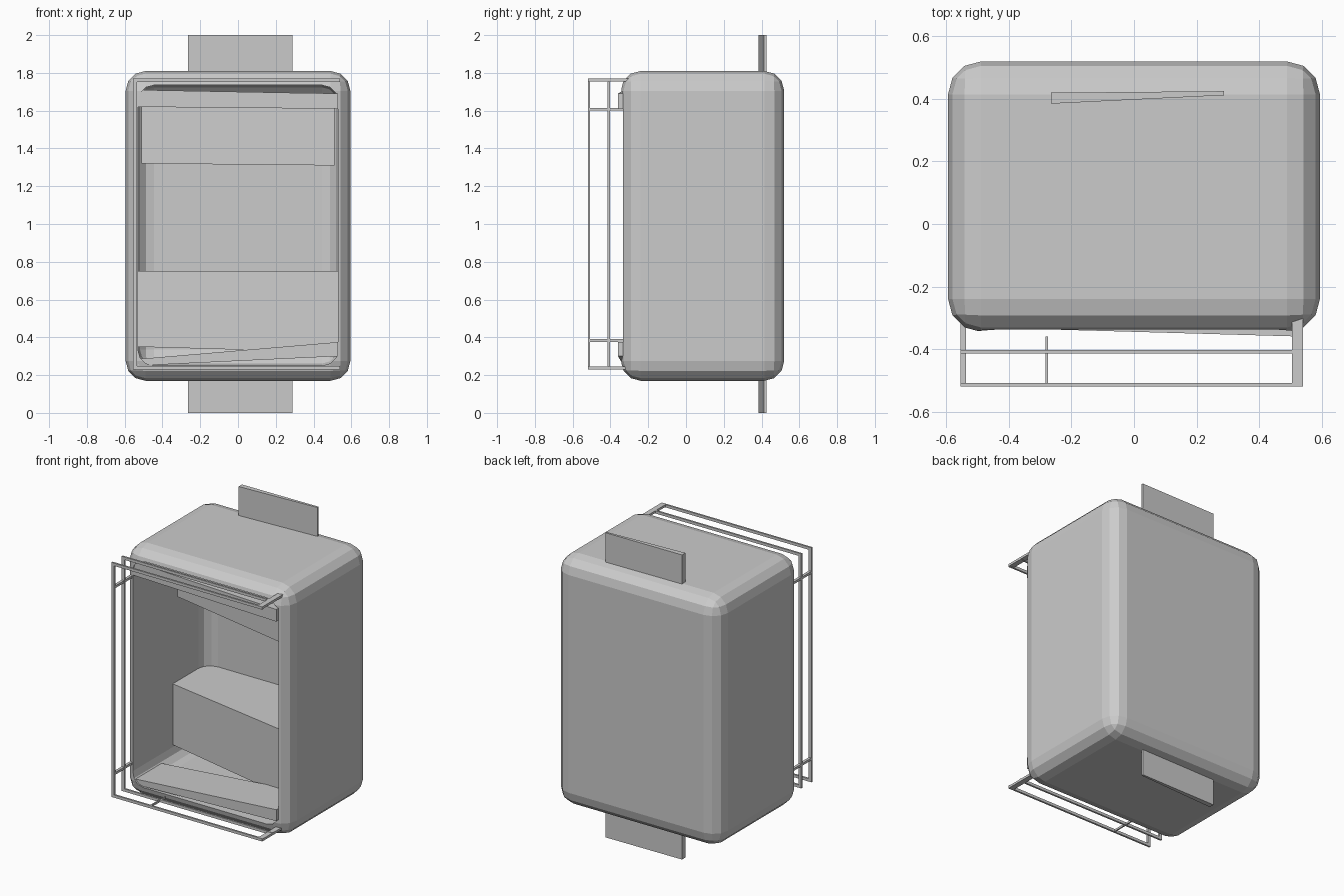
import bpy, bmesh
from mathutils import Vector

if "Cube" in bpy.data.objects:
    bpy.data.objects.remove(bpy.data.objects["Cube"])


def make_object(name, bm):
    bmesh.ops.recalc_face_normals(bm, faces=bm.faces)
    mesh = bpy.data.meshes.new(name)
    bm.to_mesh(mesh)
    bm.free()
    ob = bpy.data.objects.new(name, mesh)
    bpy.context.collection.objects.link(ob)
    return ob


def block(name, x, ly, lz, ry=None, rz=None, bevel=0, segments=2):
    """Box whose left and right ends may have different y and z ranges."""
    ends = ((ly, lz), (ry or ly, rz or lz))
    bm = bmesh.new()
    bmesh.ops.create_cube(bm, size=2)
    for v in bm.verts:
        i, j, k = (int(c > 0) for c in v.co)
        v.co = Vector((x[i], ends[i][0][j], ends[i][1][k]))
    if bevel:
        bmesh.ops.bevel(bm, geom=bm.edges[:], offset=bevel, segments=segments,
                        profile=0.5, affect='EDGES')
    return make_object(name, bm)


# Rounded cabinet shell, hollowed from the front
shell = block("cabinet_shell", (-.595, .595), (-.345, .52), (.17, 1.81),
              bevel=.105, segments=3)
cutter = block("cavity_cutter", (-.53, .53), (-.7, .43), (.25, 1.735),
               bevel=.085, segments=3)
cutter.hide_render = True
mod = shell.modifiers.new("cavity", 'BOOLEAN')
mod.operation = 'DIFFERENCE'
mod.solver = 'EXACT'
mod.object = cutter
bpy.context.view_layer.objects.active = shell
bpy.ops.object.modifier_apply(modifier=mod.name)
bpy.data.objects.remove(cutter)

# Slanted inner compartments above and below
block("lower_compartment", (-.53, .53), (.08, .44), (.35, .75), (-.11, .44), (.32, .75))
block("upper_compartment", (-.51, .51), (.10, .44), (1.32, 1.69), (-.09, .44), (1.31, 1.69))

# Front ledges just inside the opening
block("lower_ledge", (-.53, .53), (-.33, -.06), (.25, .285), (-.36, -.06), (.30, .375))
block("upper_ledge", (-.53, .53), (-.33, -.06), (1.62, 1.71), (-.36, -.06), (1.61, 1.69))

# Mounting plates at the back, top and bottom
for name, z in (("top_mount", (1.74, 2.0)), ("bottom_mount", (0.0, .24))):
    block(name, (-.265, .288), (.385, .42), z, (.412, .425), z)

# Two three-sided rail frames in front of the opening
for name, y in (("outer_frame", (-.52, -.508)), ("inner_frame", (-.415, -.403))):
    block(name + "_upright", (-.555, -.535), y, (.23, 1.77))
    block(name + "_top_rail", (-.555, .54), y, (1.752, 1.77))
    block(name + "_bottom_rail", (-.555, .54), y, (.23, .248))

# Struts joining the frames to the cabinet
for z in (.375, 1.6):
    block("left_strut", (-.555, -.537), (-.515, -.31), (z, z + .015))
for z in (.23, 1.755):
    block("right_strut", (.505, .54), (-.515, -.28), (z, z + .015))
block("bottom_link", (-.283, -.275), (-.51, -.36), (.232, .245))
